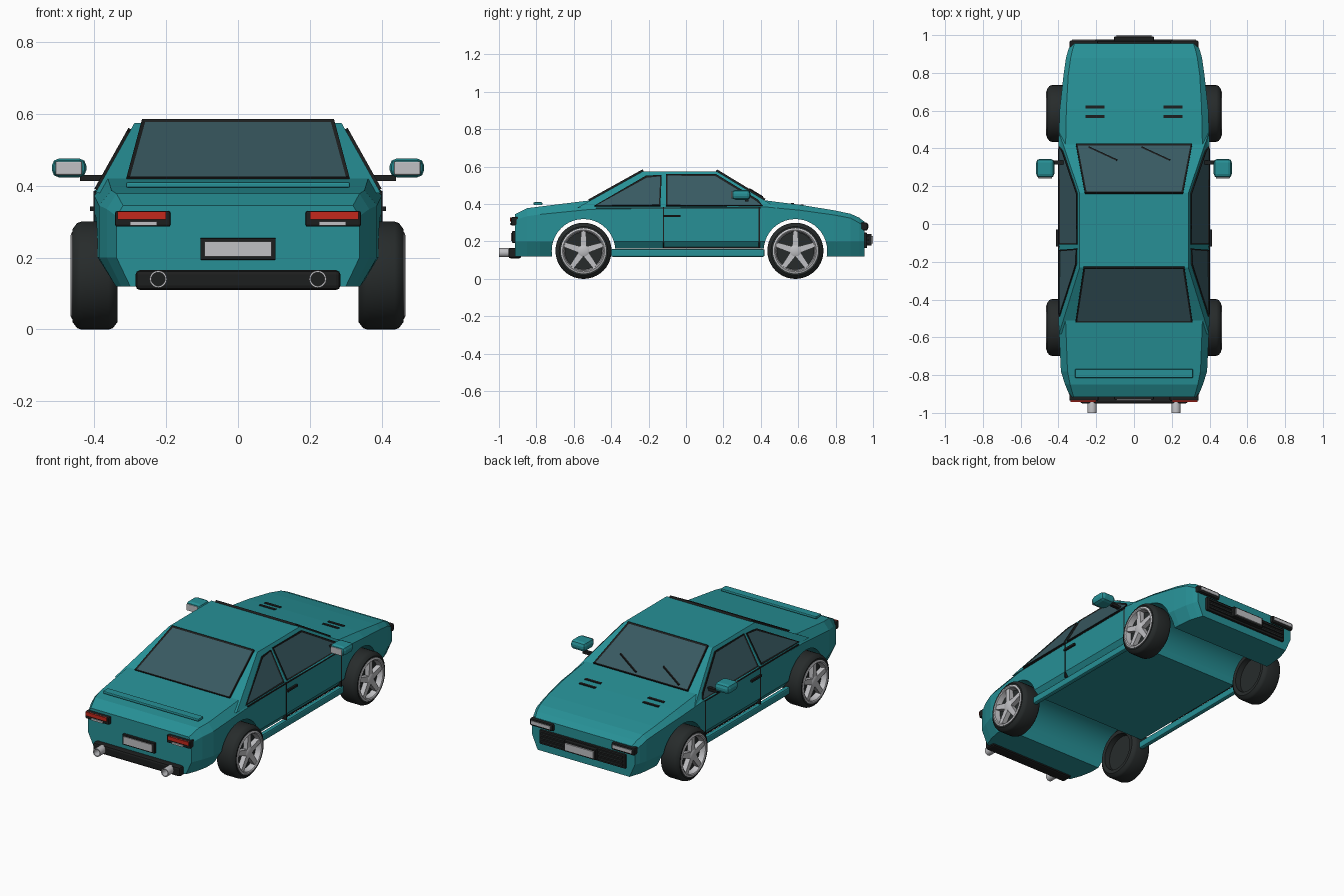
import bpy, bmesh, math
from mathutils import Vector, Matrix

if "Cube" in bpy.data.objects:
    bpy.data.objects.remove(bpy.data.objects["Cube"])


def material(name, r, g, b):
    m = bpy.data.materials.new(name)
    m.use_nodes = True
    m.diffuse_color = (r, g, b, 1)
    m.node_tree.nodes["Principled BSDF"].inputs["Base Color"].default_value = (r, g, b, 1)
    return m


TEAL = material("teal paint", .02, .28, .305)
GLASS = material("tinted glass", .04, .1, .12)
BLACK = material("black trim", .012, .013, .013)
RUBBER = material("tyre rubber", .02, .024, .024)
SILVER = material("silver metal", .53, .53, .55)
RED = material("red lens", .55, .022, .012)


def finish(name, bm, *mats, smooth=False):
    bmesh.ops.recalc_face_normals(bm, faces=bm.faces[:])
    me = bpy.data.meshes.new(name)
    bm.to_mesh(me)
    bm.free()
    for m in mats:
        me.materials.append(m)
    ob = bpy.data.objects.new(name, me)
    bpy.context.collection.objects.link(ob)
    if smooth:
        bpy.ops.object.select_all(action='DESELECT')
        ob.select_set(True)
        bpy.context.view_layer.objects.active = ob
        bpy.ops.object.shade_smooth_by_angle(angle=math.radians(35))
    return ob


def box(name, x, y, z, mat, bevel=0, side=1):
    """Box between (min, max) pairs; side=-1 mirrors it across x."""
    bm = bmesh.new()
    bmesh.ops.create_cube(bm, size=1)
    for v in bm.verts:
        for i, (a, b) in enumerate((x, y, z)):
            v.co[i] = a if v.co[i] < 0 else b
    if bevel:
        bmesh.ops.bevel(bm, geom=bm.edges[:], offset=bevel, segments=2, profile=.5, affect='EDGES')
    for v in bm.verts:
        v.co.x *= side
    return finish(name, bm, mat)


def loft(name, rings, mat):
    bm = bmesh.new()
    loops = [[bm.verts.new(p) for p in r] for r in rings]
    for a, b in zip(loops, loops[1:]):
        for i in range(len(a)):
            j = (i + 1) % len(a)
            bm.faces.new((a[i], a[j], b[j], b[i]))
    bm.faces.new(loops[0])
    bm.faces.new(loops[-1])
    return finish(name, bm, mat)


def lathe(name, profile, centre, mat, axis='X', side=1, steps=40):
    """Spin (along, radius) points about an axis through centre."""
    bm = bmesh.new()
    vs = [bm.verts.new((side * a, 0, r)) for a, r in profile]
    es = [bm.edges.new(p) for p in zip(vs, vs[1:])]
    bmesh.ops.spin(bm, geom=vs + es, cent=(0, 0, 0), axis=(1, 0, 0), angle=math.tau, steps=steps)
    bmesh.ops.remove_doubles(bm, verts=bm.verts[:], dist=1e-4)
    if axis == 'Y':
        bm.transform(Matrix.Rotation(math.pi / 2, 4, 'Z'))
    bm.transform(Matrix.Translation(centre))
    return finish(name, bm, mat, smooth=True)


def pane(name, points, outward, rim=.013, lift=.008):
    """Glass plate with a trim border, lifted off the cabin."""
    out = Vector(outward).normalized()
    bm = bmesh.new()
    base = [Vector(p) - out * .004 for p in points]
    lower = [bm.verts.new(p) for p in base]
    upper = [bm.verts.new(p + out * (lift + .004)) for p in base]
    n = len(base)
    for i in range(n):
        j = (i + 1) % n
        bm.faces.new((lower[i], lower[j], upper[j], upper[i]))
    top = bm.faces.new(upper)
    top.normal_update()
    bmesh.ops.inset_region(bm, faces=[top], thickness=rim, depth=0)
    top.material_index = 1
    for v in top.verts:
        v.co -= out * .004
    return finish(name, bm, BLACK, GLASS)


def cut(target, cutter):
    cutter.hide_render = True
    mod = target.modifiers.new("cut", 'BOOLEAN')
    mod.operation, mod.solver, mod.object = 'DIFFERENCE', 'EXACT', cutter
    bpy.context.view_layer.objects.active = target
    bpy.ops.object.modifier_apply(modifier=mod.name)
    bpy.data.objects.remove(cutter)


# Lower body: y, bottom width, side width, shoulder height, deck width, deck height
stations = [
    (-.915, .30, .338, .315, .32, .345), (-.85, .325, .365, .335, .338, .378),
    (-.78, .34, .387, .345, .352, .387), (-.51, .34, .40, .372, .362, .42),
    (.42, .34, .40, .385, .362, .42), (.61, .34, .393, .367, .358, .396),
    (.79, .335, .373, .342, .348, .367), (.88, .325, .36, .325, .335, .348),
    (.925, .31, .347, .3, .325, .328), (.955, .30, .335, .28, .315, .305)]
rings = []
for y, bw, sw, sz, dw, dz in stations:
    half = [(bw, .12), (sw, .2), (sw, sz), (dw, dz)]
    rings.append([(x, y, z) for x, z in half] + [(-x, y, z) for x, z in reversed(half)])
body = loft("body", rings, TEAL)

# Wheel arches and raised floor
WHEELS = (("rear", -.548), ("front", .585))
for end, y in WHEELS:
    cut(body, lathe("arch_cutter", [(-.6, 0), (-.6, .17), (.6, .17), (.6, 0)], (0, y, .15), TEAL))
cut(body, box("floor_cutter", (-.6, .6), (-.5, .52), (.05, .162), TEAL))

# Cabin
ZB, ZT, XB, XT = .38, .575, .397, .288


def side_x(z):
    return XB + (XT - XB) * (z - ZB) / (ZT - ZB)


def front_y(z):
    return .42 - (z - .42) * 1.65


def rear_y(z):
    return -.51 + (z - .42) * 1.8


loft("cabin", [[(x, f(z), z) for x, f in
                ((w, front_y), (-w, front_y), (-w, rear_y), (w, rear_y))]
               for z, w in ((ZB, XB), (ZT, XT))], TEAL)


def screen(name, f, low, high, wide, narrow, outward):
    pane(name, [(x, f(z), z) for x, z in
                ((-wide, low), (wide, low), (narrow, high), (-narrow, high))], outward, lift=.01)


screen("windscreen", front_y, .42, .577, .308, .26, (0, 1, 1.65))
screen("rear_window", rear_y, .416, .577, .31, .267, (0, -1, 1.8))

SIDES = (("left", 1), ("right", -1))
quarter = [(-.49, .388), (-.137, .388), (-.13, .553), (-.215, .548)]
door = [(-.108, .388), (.41, .388), (.385, .42), (.16, .557), (-.108, .557)]
for label, s in SIDES:
    for part, shape in (("quarter_window", quarter), ("door_window", door)):
        pane(f"{label}_{part}", [(s * side_x(z), y, z) for y, z in shape],
             (s * (ZT - ZB), 0, XB - XT), rim=.011)

    # Door seams, handle, belt line and sill
    box(f"{label}_door_rear_seam", (.37, .402), (-.124, -.117), (.165, .385), BLACK, side=s)
    box(f"{label}_door_front_seam", (.37, .402), (.388, .395), (.165, .385), BLACK, side=s)
    box(f"{label}_door_lower_seam", (.365, .38), (-.124, .395), (.163, .17), BLACK, side=s)
    box(f"{label}_belt_line", (.385, .402), (-.48, .4), (.376, .382), BLACK, side=s)
    box(f"{label}_door_handle", (.395, .412), (-.12, -.03), (.33, .342), BLACK, side=s)
    box(f"{label}_sill", (.372, .4), (-.4, .42), (.118, .16), TEAL, .008, side=s)

    # Mirror
    box(f"{label}_mirror", (.422, .518), (.245, .345), (.423, .476), TEAL, .02, side=s)
    box(f"{label}_mirror_glass", (.434, .508), (.241, .249), (.43, .468), SILVER, .004, side=s)
    box(f"{label}_mirror_arm", (.372, .44), (.315, .335), (.413, .43), BLACK, side=s)

    # Tail lamp and headlamp
    box(f"{label}_tail_housing", (.188, .342), (-.936, -.885), (.286, .33), BLACK, .006, side=s)
    box(f"{label}_tail_lens", (.2, .335), (-.942, -.93), (.306, .328), RED, side=s)
    box(f"{label}_reverse_lens", (.225, .3), (-.942, -.93), (.289, .3), SILVER, side=s)
    box(f"{label}_headlamp_housing", (.19, .342), (.93, .972), (.258, .302), BLACK, .01, side=s)
    box(f"{label}_headlamp_lens", (.203, .328), (.965, .976), (.272, .291), SILVER, side=s)

    # Exhaust
    lathe(f"{label}_exhaust", [(-.92, 0), (-.92, .018), (-.94, .024), (-1, .024), (-1, .019), (-.95, .019)],
          (s * .222, 0, .14), SILVER, axis='Y', steps=20)
    lathe(f"{label}_exhaust_bore", [(-.95, .019), (-.95, 0)], (s * .222, 0, .14), BLACK, axis='Y', steps=20)

    # Bonnet vents
    for i, y in enumerate((.57, .62)):
        z = .42 - (y - .42) * .126
        box(f"{label}_bonnet_vent_{i + 1}", (.155, .258), (y - .008, y + .008), (z - .01, z + .004), BLACK, side=s)

    # Wheels
    for end, y in WHEELS:
        c, n = (s * .4, y, .15), f"{label}_{end}"
        lathe(n + "_tyre", [(-.03, 0), (-.03, .105), (-.062, .108), (-.064, .13), (-.052, .146), (-.04, .15),
                            (.036, .15), (.048, .146), (.06, .13), (.058, .116), (.03, .108), (.03, 0)],
              c, RUBBER, side=s)
        lathe(n + "_rim", [(.03, .1), (.062, .106), (.066, .112), (.062, .121), (.03, .114)], c, SILVER, side=s)
        lathe(n + "_hub", [(.03, .03), (.058, .03), (.062, .022), (.062, 0)], c, SILVER, side=s, steps=20)
        bm = bmesh.new()
        for k in range(5):
            spoke = bmesh.ops.create_cube(bm, size=1)["verts"]
            for v in spoke:
                far = v.co.z > 0
                v.co = ((.058 if v.co.x > 0 else .03) * s, v.co.y * (.026 if far else .036), .107 if far else .015)
            bmesh.ops.rotate(bm, verts=spoke, cent=(0, 0, 0), matrix=Matrix.Rotation(math.tau * k / 5, 3, 'X'))
        bm.transform(Matrix.Translation(c))
        finish(n + "_spokes", bm, SILVER)

# Tail details
box("rear_bumper", (-.285, .285), (-.95, -.88), (.11, .165), BLACK, .012)
box("rear_plate_frame", (-.105, .105), (-.93, -.91), (.193, .255), BLACK, .004)
box("rear_plate", (-.093, .093), (-.935, -.925), (.203, .245), SILVER)
box("spoiler", (-.312, .312), (-.815, -.768), (.394, .41), TEAL, .005)

# Nose details
box("grille", (-.28, .28), (.94, .968), (.165, .248), BLACK, .005)
for i in range(3):
    z = .18 + i * .023
    box(f"grille_slat_{i + 1}", (-.265, .265), (.96, .976), (z, z + .01), RUBBER)
box("front_plate_frame", (-.105, .105), (.96, .992), (.178, .24), BLACK, .004)
box("front_plate", (-.093, .093), (.985, 1), (.188, .23), SILVER)

# Wipers
for label, x in (("left", .04), ("right", -.24)):
    a, b = (Vector((px, front_y(z) + .004, z + .008)) for px, z in ((x, .43), (x + .15, .472)))
    bm = bmesh.new()
    bmesh.ops.create_cube(bm, size=1)
    bm.transform(Matrix.Translation((a + b) / 2) @ (b - a).to_track_quat('X', 'Z').to_matrix().to_4x4()
                 @ Matrix.Diagonal(((b - a).length, .008, .008, 1)))
    finish(label + "_wiper", bm, BLACK)
